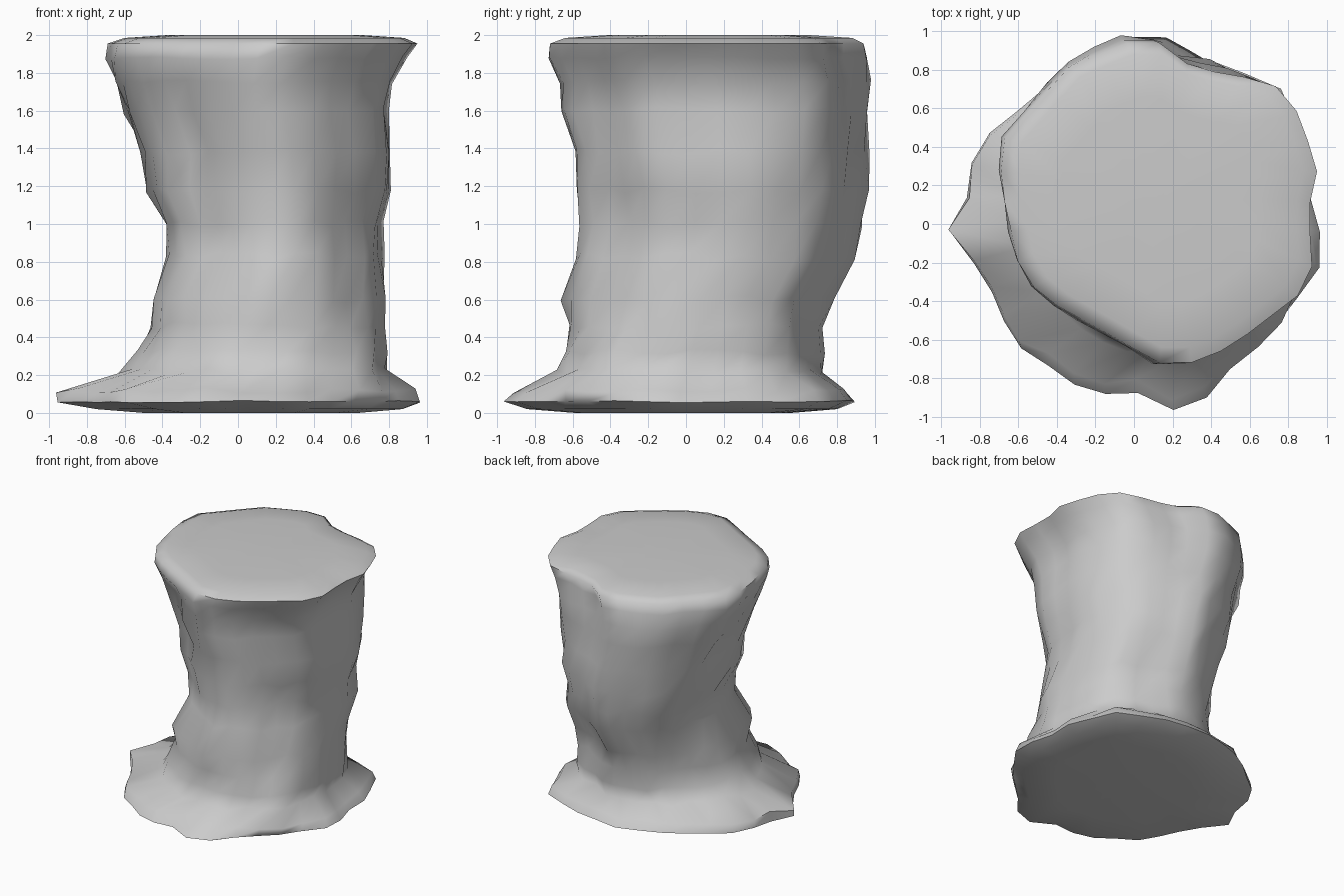
import bpy, bmesh, math, random

if "Cube" in bpy.data.objects:
    bpy.data.objects.remove(bpy.data.objects["Cube"], do_unlink=True)
random.seed(4)
SIDES = 32

stone = bpy.data.materials.new("grey stone")
stone.use_nodes = True
grey = (0.6, 0.6, 0.6, 1)
stone.diffuse_color = grey
stone.node_tree.nodes["Principled BSDF"].inputs["Base Color"].default_value = grey

# Outlines of the overhanging rim and of the spreading foot
RIM = [(-.7, .43), (-.7, .2), (-.61, -.2), (-.5, -.37), (-.1, -.59), (.12, -.72), (.3, -.72),
       (.5, -.64), (.88, -.35), (.95, -.16), (.9, .03), (.96, .3), (.82, .67), (.7, .75),
       (.3, .82), (.15, .95), (-.05, .95), (-.35, .82)]
FOOT = [(-.97, -.05), (-.88, .1), (-.87, .28), (-.76, .46), (-.4, .75), (0, .88), (.4, .82),
        (.72, .7), (.87, .35), (.88, .05), (.96, -.16), (.73, -.5), (.45, -.75), (.28, -.97),
        (.2, -.97), (0, -.87), (-.24, -.88), (-.62, -.63), (-.8, -.25)]


def resample(points):
    """Cut an outline with evenly spaced rays from its middle."""
    cx, cy = (0.5 * (min(p[i] for p in points) + max(p[i] for p in points)) for i in (0, 1))
    rel = [(x - cx, y - cy) for x, y in points]
    out = []
    for k in range(SIDES):
        a = math.tau * k / SIDES
        dx, dy = math.cos(a), math.sin(a)
        hits = []
        for (x1, y1), (x2, y2) in zip(rel, rel[1:] + rel[:1]):
            ex, ey = x2 - x1, y2 - y1
            det = ex * dy - ey * dx
            if abs(det) > 1e-9:
                t = (ex * y1 - ey * x1) / det
                s = (dx * y1 - dy * x1) / det
                if t > 0 and -1e-6 <= s <= 1 + 1e-6:
                    hits.append(t)
        r = max(hits)
        out.append((dx * r, dy * r))
    return out


def fit(points, box):
    """Place an outline between left, right, front and back limits."""
    res = []
    for axis in (0, 1):
        vals = [p[axis] for p in points]
        lo, hi = min(vals), max(vals)
        a, b = box[2 * axis:2 * axis + 2]
        res.append([a + (v - lo) / (hi - lo) * (b - a) for v in vals])
    return list(zip(*res))


rim, foot = resample(RIM), resample(FOOT)
shaft = [(math.cos(math.tau * k / SIDES), math.sin(math.tau * k / SIDES)) for k in range(SIDES)]

# Height, limits in x and y, share of foot outline, share of rim outline, roughness
RINGS = [
    (.02, -.75, .87, -.84, .8, 1, 0, 0),
    (.06, -.96, .96, -.97, .9, 1, 0, .006),
    (.12, -.95, .93, -.9, .85, 1, 0, .015),
    (.22, -.62, .79, -.69, .72, .5, 0, .02),
    (.32, -.52, .79, -.65, .72, .2, 0, .02),
    (.46, -.46, .78, -.61, .74, 0, .2, .02),
    (.6, -.45, .78, -.63, .77, 0, .3, .02),
    (.83, -.38, .77, -.57, .89, 0, .4, .02),
    (1, -.4, .77, -.55, .92, 0, .5, .02),
    (1.18, -.49, .82, -.56, .95, 0, .6, .02),
    (1.38, -.52, .82, -.6, .96, 0, .7, .02),
    (1.6, -.61, .8, -.64, .97, 0, .8, .02),
    (1.75, -.66, .82, -.66, .97, 0, .9, .015),
    (1.88, -.7, .89, -.72, .95, 0, 1, .01),
    (1.955, -.69, .95, -.72, .94, 0, 1, 0),
    (1.985, -.6, .88, -.64, .88, 0, 1, 0),
]

# Bulges and hollows: direction in degrees, height, depth
DENTS = [(228, 1.45, -.07), (322, 1.1, -.05), (322, .6, -.05), (318, .25, .08), (265, .8, .03),
         (40, 1.3, -.05), (65, .6, -.05), (135, 1, .04), (160, .75, -.03), (215, .6, .03)]


def dent(angle, z):
    total = 0
    for deg, dz, amount in DENTS:
        d = (angle - math.radians(deg) + math.pi) % math.tau - math.pi
        total += amount * math.exp(-(d / .25) ** 2 - ((z - dz) / .25) ** 2)
    return total


bm = bmesh.new()
loops = []
for z, *box, f, r, rough in RINGS:
    base = fit(shaft, box)
    a, b = fit(foot, box), fit(rim, box)
    loop = []
    for k in range(SIDES):
        x, y = (base[k][i] * (1 - f - r) + a[k][i] * f + b[k][i] * r for i in (0, 1))
        ang = math.tau * k / SIDES
        push = dent(ang, z) * (rough > .012) + random.uniform(-rough, rough)
        dz = random.uniform(-rough, rough)
        loop.append(bm.verts.new((x + push * math.cos(ang), y + push * math.sin(ang), z + dz)))
    loops.append(loop)


def bridge(a, b):
    for k in range(SIDES):
        n = (k + 1) % SIDES
        bm.faces.new((a[k], a[n], b[n], b[k]))


def cap(loop, z):
    """Close an end with an inner ring and a fan."""
    cx, cy = (sum(v.co[i] for v in loop) / SIDES for i in (0, 1))
    inner = [bm.verts.new((cx + (v.co.x - cx) * .7, cy + (v.co.y - cy) * .7, z)) for v in loop]
    bridge(loop, inner)
    mid = bm.verts.new((cx, cy, z))
    for k in range(SIDES):
        bm.faces.new((inner[k], inner[(k + 1) % SIDES], mid))


# Trunk wall, then flat top and underside
for lower, upper in zip(loops, loops[1:]):
    bridge(lower, upper)
cap(loops[-1], 2)
cap(loops[0], 0)
bmesh.ops.recalc_face_normals(bm, faces=bm.faces)

mesh = bpy.data.meshes.new("rock_pillar")
bm.to_mesh(mesh)
bm.free()
mesh.materials.append(stone)
pillar = bpy.data.objects.new("rock_pillar", mesh)
bpy.context.collection.objects.link(pillar)
bpy.context.view_layer.objects.active = pillar
pillar.select_set(True)
bpy.ops.object.shade_smooth_by_angle(angle=math.radians(65))
